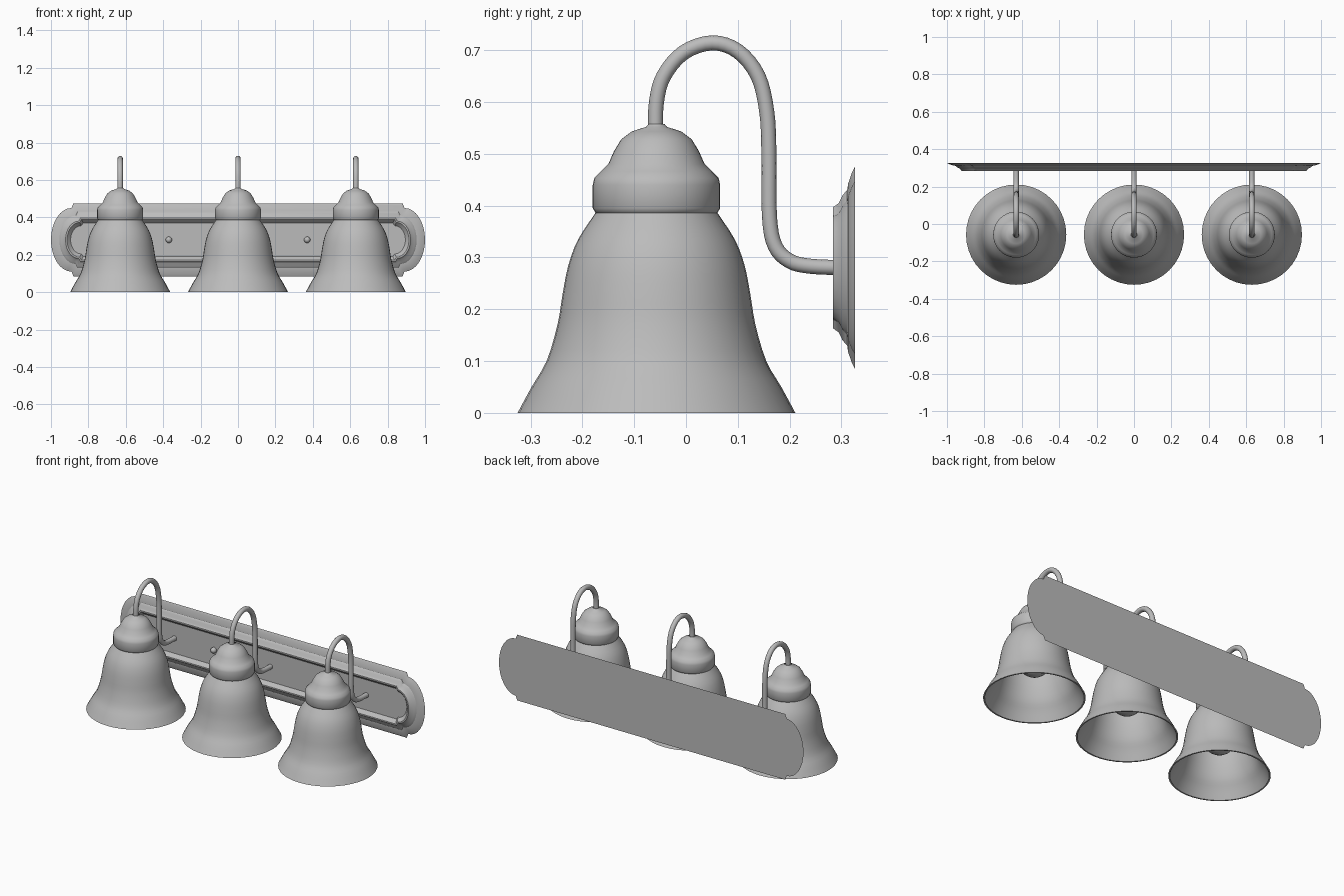
import bpy, math
from mathutils import Vector

if "Cube" in bpy.data.objects:
    bpy.data.objects.remove(bpy.data.objects["Cube"])

grey = bpy.data.materials.new("satin grey metal")
grey.diffuse_color = (0.5, 0.5, 0.5, 1)
grey.use_nodes = True
grey.node_tree.nodes["Principled BSDF"].inputs["Base Color"].default_value = grey.diffuse_color
LAMP_Y = -0.057
PLATE_Z = 0.28


def make(name, verts, faces, angle=40):
    me = bpy.data.meshes.new(name)
    me.from_pydata(verts, [], faces)
    me.materials.append(grey)
    ob = bpy.data.objects.new(name, me)
    bpy.context.collection.objects.link(ob)
    bpy.ops.object.select_all(action='DESELECT')
    bpy.context.view_layer.objects.active = ob
    ob.select_set(True)
    bpy.ops.object.mode_set(mode='EDIT')
    bpy.ops.mesh.select_all(action='SELECT')
    bpy.ops.mesh.normals_make_consistent(inside=False)
    bpy.ops.object.mode_set(mode='OBJECT')
    bpy.ops.object.shade_smooth_by_angle(angle=math.radians(angle))
    return ob


def loft(rings, caps=True):
    n = len(rings[0])
    verts = [p for r in rings for p in r]
    faces = [(k * n + i, k * n + (i + 1) % n, (k + 1) * n + (i + 1) % n, (k + 1) * n + i)
             for k in range(len(rings) - 1) for i in range(n)]
    if caps:
        faces += [tuple(range(n)), tuple(range((len(rings) - 1) * n, len(rings) * n))]
    return verts, faces


def smooth_path(pts, steps=4):
    # Catmull-Rom interpolation
    p = [Vector(q) for q in pts]
    p = [2 * p[0] - p[1]] + p + [2 * p[-1] - p[-2]]
    out = []
    for a, b, c, d in zip(p, p[1:], p[2:], p[3:]):
        for s in range(steps):
            t = s / steps
            out.append(0.5 * (2 * b + (c - a) * t + (2 * a - 5 * b + 4 * c - d) * t * t
                              + (3 * b - a - 3 * c + d) * t ** 3))
    return out + [p[-2]]


def lathe(name, profile, x, caps=True, n=40):
    rings = [[(x + r * math.cos(2 * math.pi * i / n), LAMP_Y + r * math.sin(2 * math.pi * i / n), z)
              for i in range(n)] for r, z in profile]
    return make(name, *loft(rings, caps))


shade_out = smooth_path([(0.268, 0), (0.241, 0.05), (0.212, 0.1), (0.191, 0.17), (0.181, 0.23),
                         (0.17, 0.285), (0.151, 0.335), (0.115, 0.39)], 3)
shade_in = [(r - 0.008, z) for r, z in reversed(shade_out)]
cap = [(0.105, 0.38), (0.117, 0.385), (0.123, 0.395), (0.123, 0.44), (0.12, 0.453), (0.107, 0.466),
       (0.093, 0.48), (0.082, 0.505), (0.068, 0.528), (0.048, 0.543), (0.02, 0.552), (0.016, 0.557)]
bulb = [(0.03, 0.385), (0.032, 0.33)] + [
    (0.09 * math.sin(math.radians(a)), 0.225 + 0.09 * math.cos(math.radians(a)))
    for a in range(30, 180, 12)] + [(0.004, 0.135)]
arm_path = smooth_path([(-0.059, 0.54), (-0.057, 0.6), (-0.043, 0.65), (-0.005, 0.695), (0.05, 0.714),
                        (0.1, 0.698), (0.139, 0.65), (0.156, 0.58), (0.16, 0.5), (0.161, 0.38),
                        (0.172, 0.322), (0.2, 0.293), (0.24, 0.283), (0.307, 0.28)])


def arm(name, x, radius=0.0145, n=14):
    rings = []
    for i, p in enumerate(arm_path):
        t = (arm_path[min(i + 1, len(arm_path) - 1)] - arm_path[max(i - 1, 0)]).normalized()
        ring = []
        for k in range(n):
            a = 2 * math.pi * k / n
            c, s = radius * math.cos(a), radius * math.sin(a)
            ring.append((x + s, p[0] - t[1] * c, p[1] + t[0] * c))
        rings.append(ring)
    return make(name, *loft(rings))


# Three lamps: bell shade, cap, bulb and gooseneck arm
for side, x in (("left", -0.63), ("middle", 0), ("right", 0.63)):
    wall = list(shade_out) + shade_in
    lathe(side + "_shade", wall + [wall[0]], x, caps=False)
    lathe(side + "_cap", cap, x)
    lathe(side + "_bulb", bulb, x)
    arm(side + "_arm", x)


# Wall plate: notched, round-ended outline stepped forward to a rim and a recessed panel
def outline(d, y):
    xc = 0.88 - 0.5 * d
    half = [(xc, 0.195 - d)]
    for i in range(17):
        t = math.pi / 2 - math.pi * i / 16
        half.append((xc + 0.01 + (0.99 - d - xc) * math.cos(t), (0.17 - 0.9 * d) * math.sin(t)))
    half.append((xc, -0.195 + d))
    pts = half + [(-a, -b) for a, b in half]
    return [(a, y, PLATE_Z + b) for a, b in pts]


steps = [(0, 0.326), (0.012, 0.32), (0.032, 0.313), (0.045, 0.311), (0.055, 0.302),
         (0.07, 0.295), (0.078, 0.284), (0.086, 0.284), (0.105, 0.305)]
make("wall_plate", *loft([outline(d, y) for d, y in steps]), angle=30)

# Small round screws on the panel
for x in (-0.37, 0.37):
    bpy.ops.mesh.primitive_uv_sphere_add(segments=16, ring_count=10, radius=0.017,
                                         location=(x, 0.3, PLATE_Z))
    ob = bpy.context.object
    ob.name = "plate_screw"
    ob.data.materials.append(grey)
    bpy.ops.object.shade_smooth()
